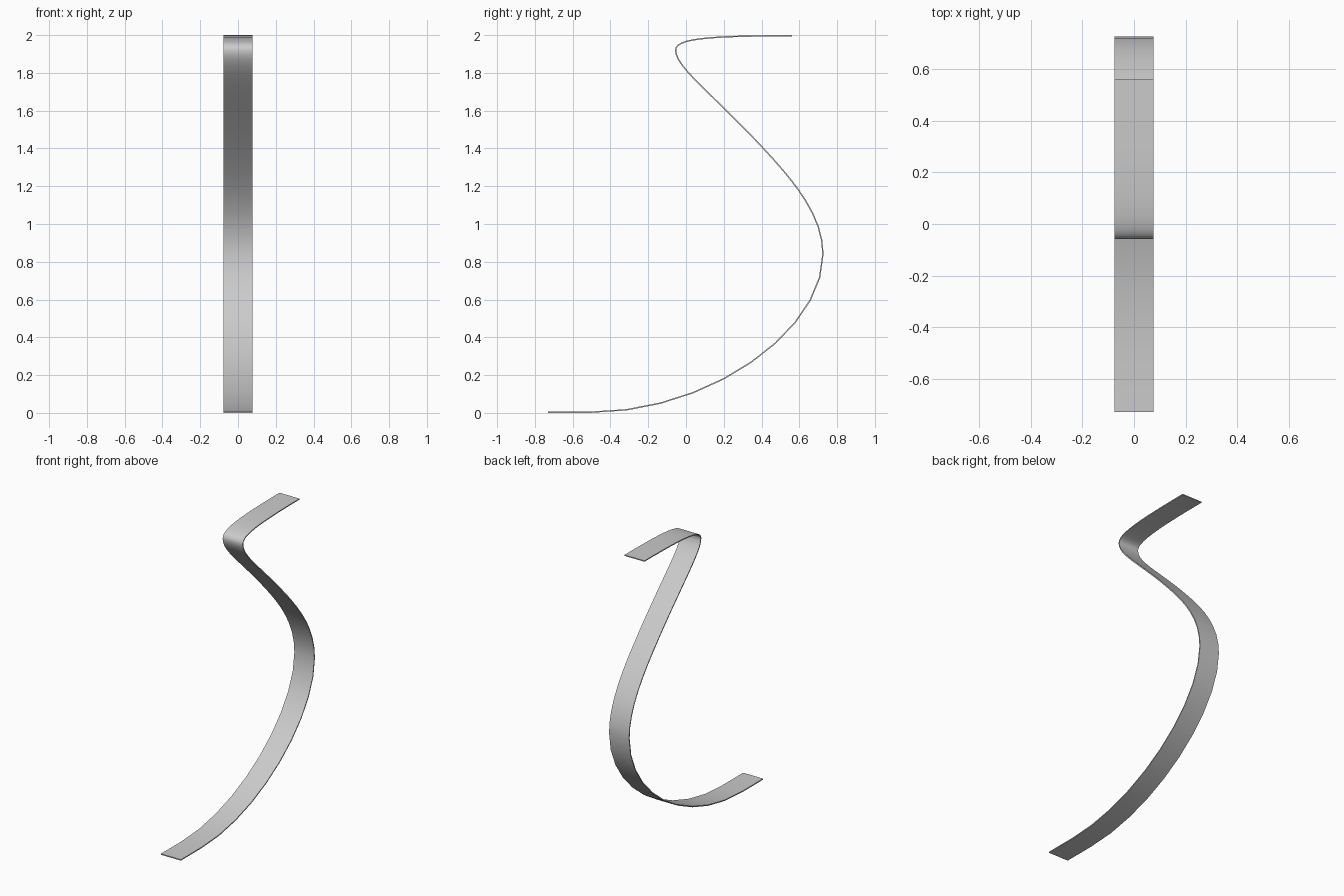
import bpy
import bmesh
from mathutils import Vector
from mathutils.geometry import interpolate_bezier

if "Cube" in bpy.data.objects:
    bpy.data.objects.remove(bpy.data.objects["Cube"])

HALF_WIDTH = 0.076
HALF_THICK = 0.0035

# Plain grey material
grey = bpy.data.materials.new("plain grey")
grey.use_nodes = True
colour = (0.6, 0.6, 0.6, 1)
grey.diffuse_color = colour
grey.node_tree.nodes["Principled BSDF"].inputs["Base Color"].default_value = colour

# Side profile in (y, z): four handles and a segment count per span
spans = [
    ((-0.5, 0.004), (0.12, 0.004), (0.725, 0.43), (0.725, 0.84), 10),
    ((0.725, 0.84), (0.725, 1.04), (0.58, 1.218), (0.41, 1.4), 8),
    ((0.41, 1.4), (0.138, 1.692), (-0.055, 1.83), (-0.055, 1.92), 12),
    ((-0.055, 1.92), (-0.055, 1.98), (0.1, 1.9965), (0.56, 1.9965), 12),
]
path = [Vector((0, -0.73, 0.004))]
for *handles, count in spans:
    a, b, c, d = (Vector((0, y, z)) for y, z in handles)
    points = interpolate_bezier(a, b, c, d, count + 1)
    path += points if len(path) == 1 else points[1:]

# Flat strip swept along the profile
bm = bmesh.new()
side = Vector((HALF_WIDTH, 0, 0))
rings = []
for i, p in enumerate(path):
    tangent = path[min(i + 1, len(path) - 1)] - path[max(i - 1, 0)]
    up = Vector((1, 0, 0)).cross(tangent).normalized() * HALF_THICK
    corners = (p - side - up, p + side - up, p + side + up, p - side + up)
    rings.append([bm.verts.new(v) for v in corners])
for r, s in zip(rings, rings[1:]):
    for k in range(4):
        n = (k + 1) % 4
        bm.faces.new((r[k], r[n], s[n], s[k]))
bm.faces.new(rings[0])
bm.faces.new(rings[-1])
bmesh.ops.recalc_face_normals(bm, faces=bm.faces)

mesh = bpy.data.meshes.new("curved_strip")
bm.to_mesh(mesh)
bm.free()
mesh.materials.append(grey)
strip = bpy.data.objects.new("curved_strip", mesh)
bpy.context.collection.objects.link(strip)

# Smooth bends with crisp long edges
bpy.ops.object.select_all(action="DESELECT")
strip.select_set(True)
bpy.context.view_layer.objects.active = strip
bpy.ops.object.shade_smooth_by_angle(angle=0.7)
